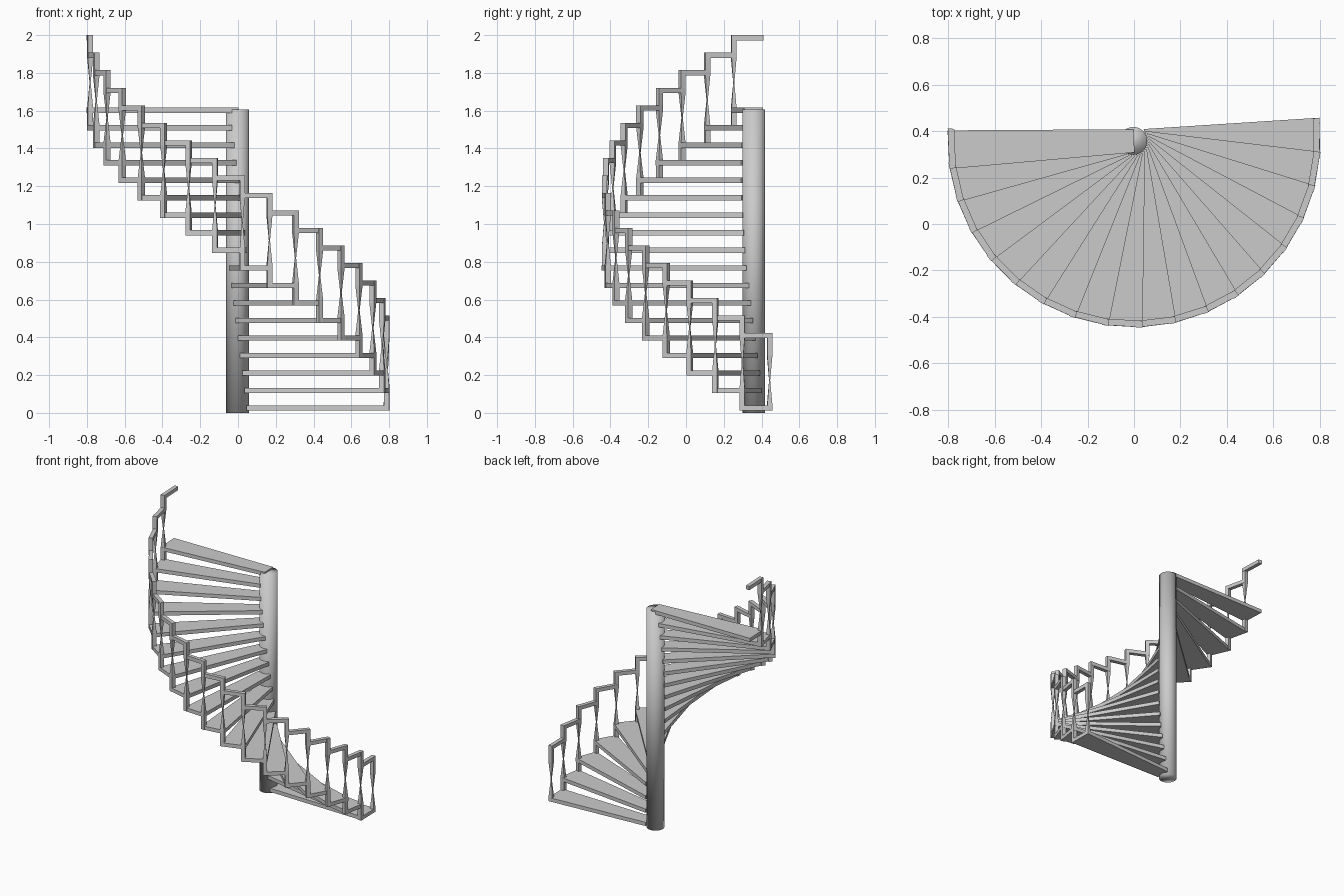
import bpy, bmesh, math

if "Cube" in bpy.data.objects:
    bpy.data.objects.remove(bpy.data.objects["Cube"])

CY = 0.358                      # pole centre on y
STEPS, TURN, START = 18, 10.5, 1.2
Z0, RISE, HALF = 0.0265, 0.0927, 0.0135
R_OUT, R_IN = 0.804, 0.776      # railing band
DELTA = 0.97                    # half a post, in degrees
RAIL_TOP = 0.397

steel = bpy.data.materials.new("grey")
steel.diffuse_color = (0.6, 0.6, 0.6, 1)
steel.use_nodes = True
steel.node_tree.nodes["Principled BSDF"].inputs["Base Color"].default_value = steel.diffuse_color


def polar(r, deg):
    a = math.radians(deg)
    return (r * math.cos(a), CY + r * math.sin(a))


def loft(bm, corners, levels):
    """Stack copies of a plan outline; levels are (z, scale about its middle)."""
    n = len(corners)
    mx = sum(c[0] for c in corners) / n
    my = sum(c[1] for c in corners) / n
    rings = [[bm.verts.new((mx + (x - mx) * s, my + (y - my) * s, z))
              for x, y in corners] for z, s in levels]
    for a, b in zip(rings, rings[1:]):
        for i in range(n):
            j = (i + 1) % n
            bm.faces.new((a[i], a[j], b[j], b[i]))
    bm.faces.new(rings[0][::-1])
    bm.faces.new(rings[-1])


def finish(bm, name):
    bmesh.ops.recalc_face_normals(bm, faces=bm.faces)
    me = bpy.data.meshes.new(name)
    bm.to_mesh(me)
    bm.free()
    me.materials.append(steel)
    ob = bpy.data.objects.new(name, me)
    bpy.context.collection.objects.link(ob)
    return ob


def band(a0, a1):
    return [polar(R_OUT, a0), polar(R_IN, a0), polar(R_IN, a1), polar(R_OUT, a1)]


# Central pole, softly shaded over its caps
bpy.ops.mesh.primitive_cylinder_add(vertices=32, radius=0.06, depth=1.605,
                                    location=(-0.003, CY, 0.8025))
pole = bpy.context.object
pole.name = "pole"
pole.data.materials.append(steel)
bpy.ops.object.shade_smooth()

treads, posts, rails = bmesh.new(), bmesh.new(), bmesh.new()
for k in range(STEPS):
    ang = START - k * TURN
    z = Z0 + k * RISE
    a = math.radians(ang)
    c, s = math.cos(a), math.sin(a)

    # Tapered tread; the top one reaches over the pole
    r0 = 0.0 if k == STEPS - 1 else 0.043
    plan = [(r0, -0.05), (0.80, -0.083), (0.80, 0.083), (r0, 0.05)]
    loft(treads, [(u * c - v * s, CY + u * s + v * c) for u, v in plan],
         [(z - HALF, 1), (z + HALF, 1)])

    # Pinched post at the entry corner, running down to the tread below
    p = ang + 4.95
    low = z - HALF - (RISE if k else 0)
    top = z + RAIL_TOP
    waist0, waist1 = z + HALF, top - RISE - 2 * HALF
    loft(posts, band(p - DELTA, p + DELTA),
         [(low, 1), (waist0, 1), ((waist0 + waist1) / 2, 0.2), (waist1, 1), (top, 1)])

    # Level handrail piece to the next post
    loft(rails, band(p - TURN - DELTA, p + DELTA), [(top - 2 * HALF, 1), (top, 1)])

finish(treads, "treads")
finish(posts, "railing_posts")
finish(rails, "handrail")
